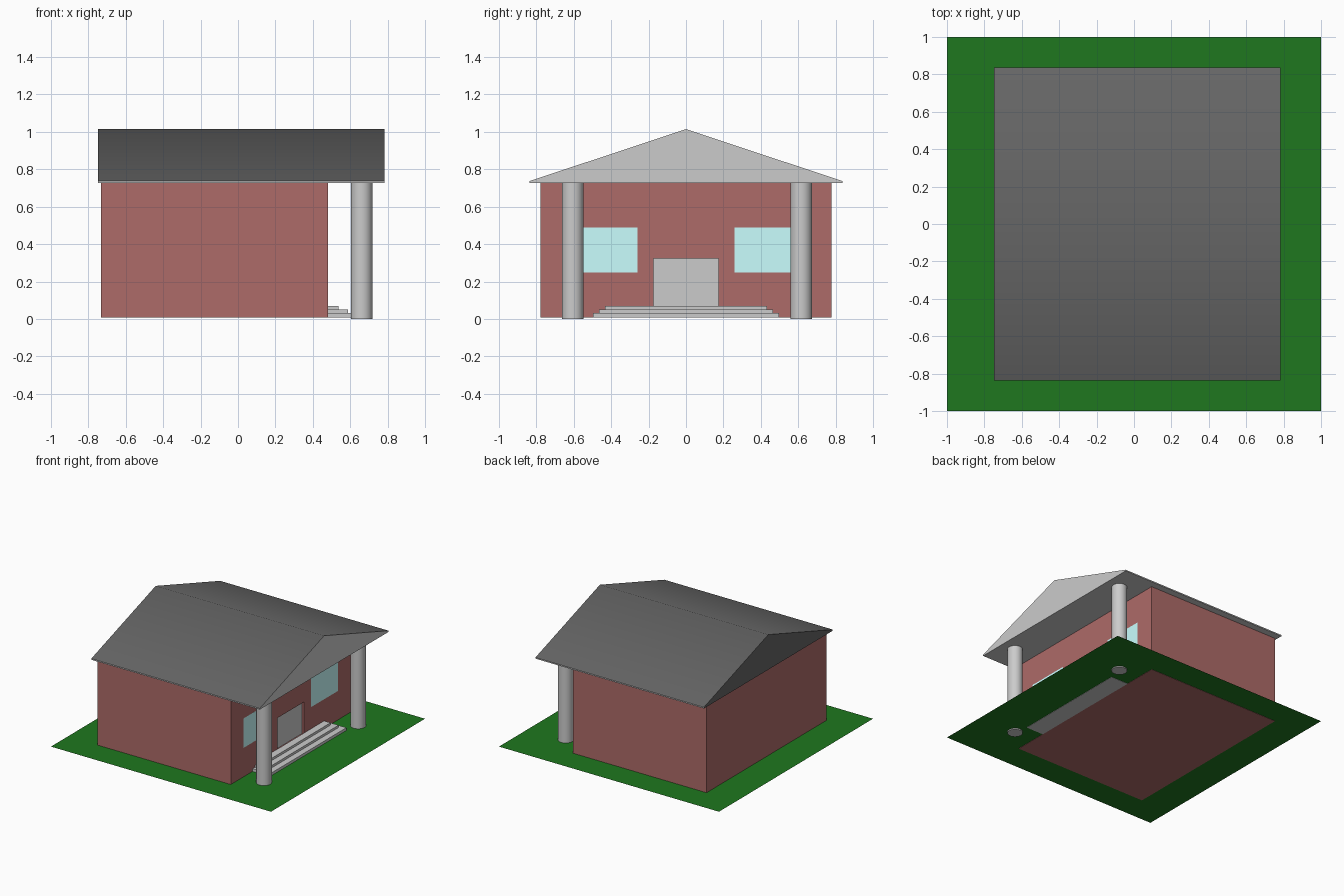
import bpy, bmesh, math

if "Cube" in bpy.data.objects:
    bpy.data.objects.remove(bpy.data.objects["Cube"])


def material(name, rgb):
    m = bpy.data.materials.new(name)
    m.diffuse_color = (*rgb, 1)
    m.use_nodes = True
    m.node_tree.nodes["Principled BSDF"].inputs["Base Color"].default_value = m.diffuse_color
    return m


brick = material("brick", (0.42, 0.147, 0.14))
glass = material("glass", (0.587, 1.0, 1.0))
grass = material("grass", (0.0135, 0.187, 0.0135))
plaster = material("plaster", (0.8, 0.8, 0.8))
shingle = material("shingle", (0.133, 0.133, 0.133))


def box(name, x, y, z, mat=None):
    """Box given by its (min, max) range on each axis."""
    bpy.ops.mesh.primitive_cube_add(size=1)
    ob = bpy.context.object
    ob.name = name
    ob.location = [sum(r) / 2 for r in (x, y, z)]
    ob.scale = [r[1] - r[0] for r in (x, y, z)]
    bpy.ops.object.transform_apply(location=True, rotation=False, scale=True)
    if mat:
        ob.data.materials.append(mat)
    return ob


FRONT = 0.48     # x of the entrance wall
EAVE = 0.727     # underside of the roof

# Lawn
bpy.ops.mesh.primitive_plane_add(size=2, location=(0, 0, 0.009))
lawn = bpy.context.object
lawn.name = "lawn"
lawn.data.materials.append(grass)

# Walls with a shallow door recess
walls = box("walls", (-0.732, FRONT), (-0.779, 0.779), (0.007, EAVE), brick)
cutter = box("door_cutter", (FRONT - 0.02, FRONT + 0.1), (-0.174, 0.174), (0.06, 0.324), brick)
cutter.hide_render = True
cut = walls.modifiers.new("door_recess", 'BOOLEAN')
cut.object = cutter
cut.solver = 'EXACT'
bpy.context.view_layer.objects.active = walls
bpy.ops.object.modifier_apply(modifier=cut.name)
bpy.data.objects.remove(cutter)

# Door panel at the back of the recess
box("door", (FRONT - 0.025, FRONT - 0.018), (-0.174, 0.174), (0.06, 0.324))

# Windows and columns on both sides of the door
for side, s, col_y in (("left", -1, -0.606), ("right", 1, 0.616)):
    ys = sorted((s * 0.26, s * 0.615))
    box(f"{side}_window", (FRONT - 0.004, FRONT + 0.0005), ys, (0.247, 0.489), glass)

    bpy.ops.mesh.primitive_cylinder_add(vertices=32, radius=0.058, depth=EAVE,
                                        location=(0.661, col_y, EAVE / 2))
    bpy.context.object.name = f"{side}_column"
    bpy.ops.object.shade_smooth_by_angle(angle=math.radians(40))

# Entrance steps, each smaller than the one below
for i in range(3):
    half = 0.497 - 0.032 * i
    z0 = 0.007 if i == 0 else 0.012 + 0.019 * i
    box(f"step_{i + 1}", (FRONT, 0.638 - 0.05 * i), (-half, half),
        (z0, 0.031 + 0.019 * i))

# Roof: gable profile extruded along x
profile = [(-0.836, EAVE), (0.836, EAVE), (0.836, 0.737), (0, 1.015), (-0.836, 0.737)]
bm = bmesh.new()
back = bm.faces.new([bm.verts.new((-0.748, y, z)) for y, z in profile])
ext = bmesh.ops.extrude_face_region(bm, geom=[back], use_keep_orig=True)
moved = [v for v in ext["geom"] if isinstance(v, bmesh.types.BMVert)]
bmesh.ops.translate(bm, verts=moved, vec=(1.531, 0, 0))
bmesh.ops.recalc_face_normals(bm, faces=bm.faces[:])
for f in bm.faces:
    # slopes and rear gable are dark, the rest is plaster
    f.material_index = 1 if f.normal.z > 0.5 or f.normal.x < -0.5 else 0
mesh = bpy.data.meshes.new("roof")
bm.to_mesh(mesh)
bm.free()
mesh.materials.append(plaster)
mesh.materials.append(shingle)
roof = bpy.data.objects.new("roof", mesh)
bpy.context.collection.objects.link(roof)
bpy.ops.object.select_all(action='DESELECT')
roof.select_set(True)
bpy.context.view_layer.objects.active = roof
bpy.ops.object.shade_smooth_by_angle(angle=math.radians(45))
